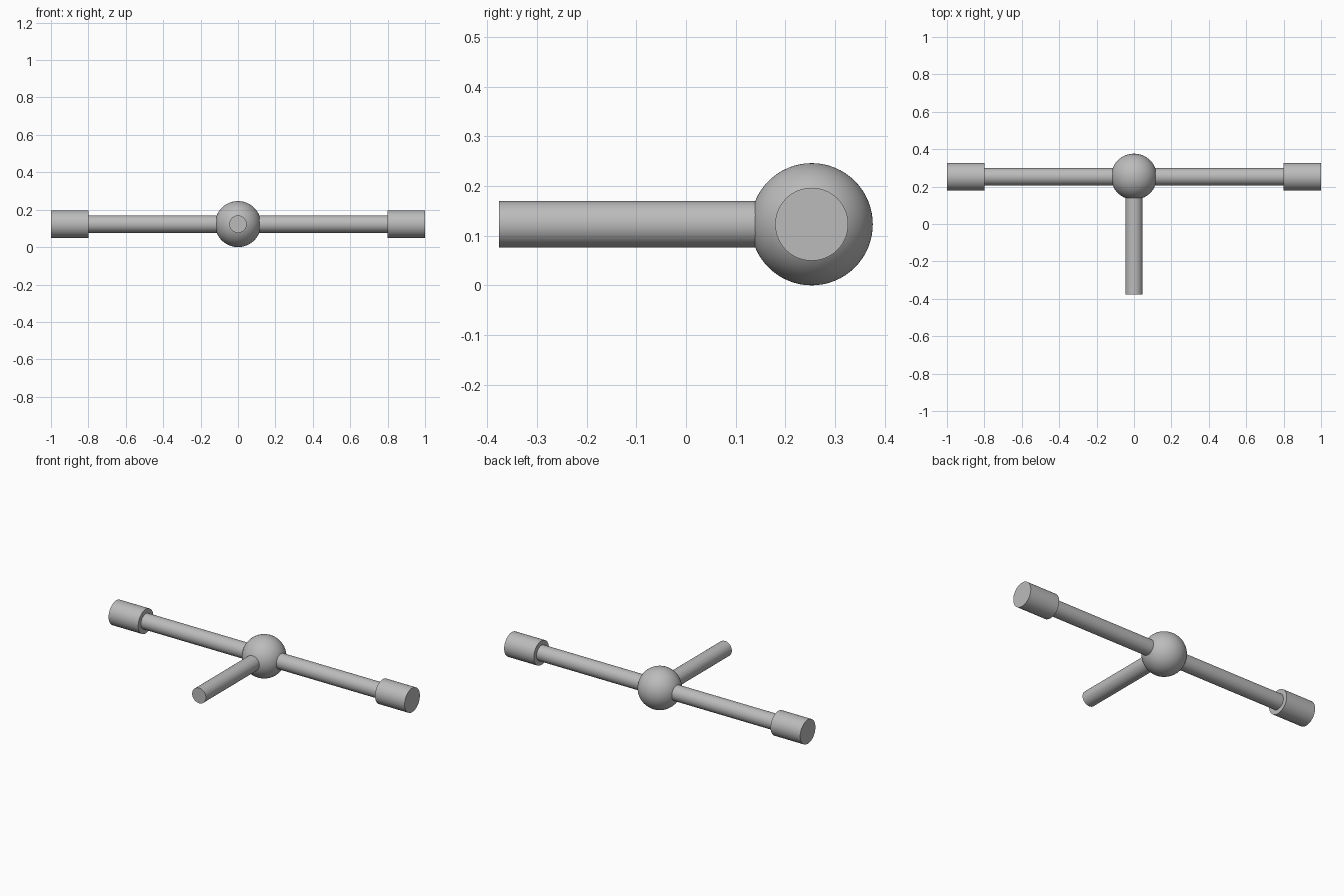
import bpy
import math

cube = bpy.data.objects.get("Cube")
if cube:
    bpy.data.objects.remove(cube, do_unlink=True)

CY, CZ = 0.253, 0.123      # hub centre
HUB_R, ROD_R, CAP_R = 0.123, 0.0465, 0.0735
CAP_START = 0.8

grey = bpy.data.materials.new("light_grey")
grey.use_nodes = True
colour = (0.5, 0.5, 0.5, 1.0)
grey.diffuse_color = colour
grey.node_tree.nodes["Principled BSDF"].inputs["Base Color"].default_value = colour


def finish(name):
    ob = bpy.context.object
    ob.name = name
    ob.data.materials.append(grey)
    bpy.ops.object.shade_smooth_by_angle(angle=math.radians(35))
    return ob


def cylinder(name, radius, length, centre, rotation):
    bpy.ops.mesh.primitive_cylinder_add(vertices=64, radius=radius, depth=length,
                                        location=centre, rotation=rotation)
    return finish(name)


# Ball hub
bpy.ops.mesh.primitive_uv_sphere_add(segments=64, ring_count=32, radius=HUB_R,
                                     location=(0, CY, CZ))
finish("ball_hub")

# Side arms with thicker end caps
along_x = (0, math.pi / 2, 0)
for side, s in (("left", 1), ("right", -1)):
    cylinder(side + "_arm", ROD_R, CAP_START, (s * CAP_START / 2, CY, CZ), along_x)
    cylinder(side + "_end_cap", CAP_R, 1 - CAP_START,
             (s * (1 + CAP_START) / 2, CY, CZ), along_x)

# Front stem, from the hub to the front
front = -0.376
cylinder("front_stem", ROD_R, CY - front, (0, (CY + front) / 2, CZ), (math.pi / 2, 0, 0))
